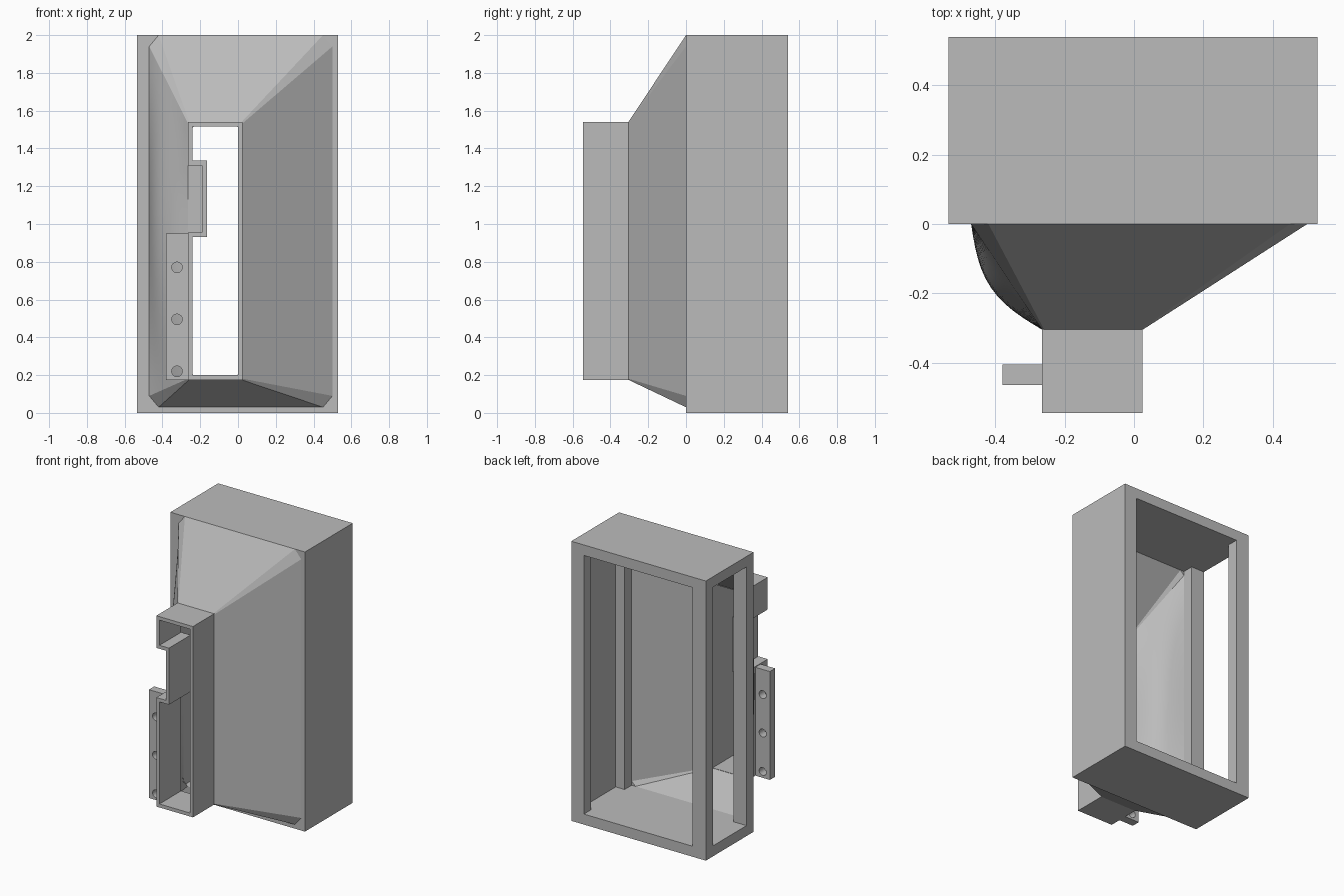
import bpy, bmesh, math
from mathutils import Vector

cube = bpy.data.objects.get("Cube")
if cube:
    bpy.data.objects.remove(cube, do_unlink=True)

grey = bpy.data.materials.new("plain grey")
grey.use_nodes = True
grey.diffuse_color = (0.5, 0.5, 0.5, 1)
grey.node_tree.nodes["Principled BSDF"].inputs["Base Color"].default_value = (0.5, 0.5, 0.5, 1)


def finish(bm, name):
    bmesh.ops.recalc_face_normals(bm, faces=bm.faces)
    mesh = bpy.data.meshes.new(name)
    bm.to_mesh(mesh)
    bm.free()
    mesh.materials.append(grey)
    ob = bpy.data.objects.new(name, mesh)
    bpy.context.collection.objects.link(ob)
    return ob


def block(name, x0, x1, y0, y1, z0, z1):
    bm = bmesh.new()
    bmesh.ops.create_cube(bm, size=1)
    for v in bm.verts:
        v.co = ((x0 + x1) / 2 + v.co.x * (x1 - x0),
                (y0 + y1) / 2 + v.co.y * (y1 - y0),
                (z0 + z1) / 2 + v.co.z * (z1 - z0))
    return finish(bm, name)


def select_only(ob):
    bpy.ops.object.select_all(action='DESELECT')
    ob.select_set(True)
    bpy.context.view_layer.objects.active = ob


def cut(ob, cutter):
    cutter.hide_render = True
    mod = ob.modifiers.new("cut", 'BOOLEAN')
    mod.operation = 'DIFFERENCE'
    mod.solver = 'EXACT'
    mod.object = cutter
    select_only(ob)
    bpy.ops.object.modifier_apply(modifier=mod.name)
    bpy.data.objects.remove(cutter, do_unlink=True)


def shell(name, outer_rings, inner_rings):
    """Hollow tube from matching lists of outer and inner rings."""
    bm = bmesh.new()
    rings = outer_rings + inner_rings[::-1]
    rings = [[bm.verts.new(p) for p in ring] for ring in rings]
    n = len(rings[0])
    for a, b in zip(rings, rings[1:] + rings[:1]):
        for i in range(n):
            j = (i + 1) % n
            bm.faces.new((a[i], a[j], b[j], b[i]))
    return finish(bm, name)


# Housing: open front to back, open on one side, pocketed on the other
housing = block("housing", -0.535, 0.53, 0, 0.54, 0, 2)
cut(housing, block("tunnel_cutter", -0.43, 0.43, -0.1, 0.7, 0.075, 1.925))
cut(housing, block("side_cutter", -0.7, 0.5, 0.08, 0.46, 0.075, 1.925))

# Funnel: corner-cut loft narrowing to the nozzle, one side bulging outward
LEVELS, ROWS = 12, 20


def loop(x0, x1, z0, z1, cx, cz):
    """Corner-cut rectangle; the -x side is finely divided."""
    pts = [(x0 + cx, z0), (x1 - cx, z0), (x1, z0 + cz),
           (x1, z1 - cz), (x1 - cx, z1), (x0 + cx, z1)]
    top, low = z1 - cz, z0 + cz
    return pts + [(x0, top + (low - top) * k / ROWS) for k in range(ROWS + 1)]


def loft(base, tip, y0, y1, bulge):
    rings = []
    for level in range(LEVELS + 1):
        t = level / LEVELS
        ring = []
        for i, (a, b) in enumerate(zip(base, tip)):
            p = Vector((a[0] + (b[0] - a[0]) * t, y0 + (y1 - y0) * t, a[1] + (b[1] - a[1]) * t))
            if i >= 6:
                s = math.sin(math.pi * (i - 6) / ROWS) * math.sin(math.pi * t)
                p += Vector((-0.83, -0.56, 0)) * bulge * s
            ring.append(p)
        rings.append(ring)
    return rings


outer = loft(loop(-0.47, 0.5, 0.03, 2, 0.05, 0.06),
             loop(-0.265, 0.025, 0.175, 1.54, 0.006, 0.006), 0, -0.305, 0.055)
inner = loft(loop(-0.43, 0.43, 0.075, 1.925, 0.03, 0.03),
             loop(-0.24, 0.0, 0.2, 1.515, 0.004, 0.004), 0, -0.305, 0.055)
funnel = shell("funnel", outer, inner)
select_only(funnel)
bpy.ops.object.shade_smooth_by_angle(angle=math.radians(15))

# Nozzle: thin rectangular tube with a step in one side
XL, XR, ZB, ZT, W = -0.265, 0.025, 0.175, 1.54, 0.025
STEP, SB, ST = -0.19, 0.955, 1.31


def outline(w):
    return [(XR - w, ZB + w), (XR - w, ZT - w), (XL + w, ZT - w), (XL + w, ST + w),
            (STEP + w, ST + w), (STEP + w, SB - w), (XL + w, SB - w), (XL + w, ZB + w)]


def tube(w):
    return [[(x, y, z) for x, z in outline(w)] for y in (-0.3, -0.545)]


shell("nozzle", tube(0), tube(W))

# Cover closing the funnel behind the nozzle step
block("step_cover", -0.262, -0.166, -0.31, -0.29, 0.935, 1.33)

# Mounting flange with three screw holes
flange = block("mounting_flange", -0.38, -0.262, -0.465, -0.405, 0.175, 0.95)
for z in (0.22, 0.495, 0.77):
    bm = bmesh.new()
    bmesh.ops.create_cone(bm, cap_ends=True, segments=32, radius1=0.028, radius2=0.028, depth=0.3)
    drill = finish(bm, "drill")
    drill.rotation_euler.x = math.pi / 2
    drill.location = (-0.323, -0.435, z)
    bpy.context.view_layer.update()
    cut(flange, drill)
